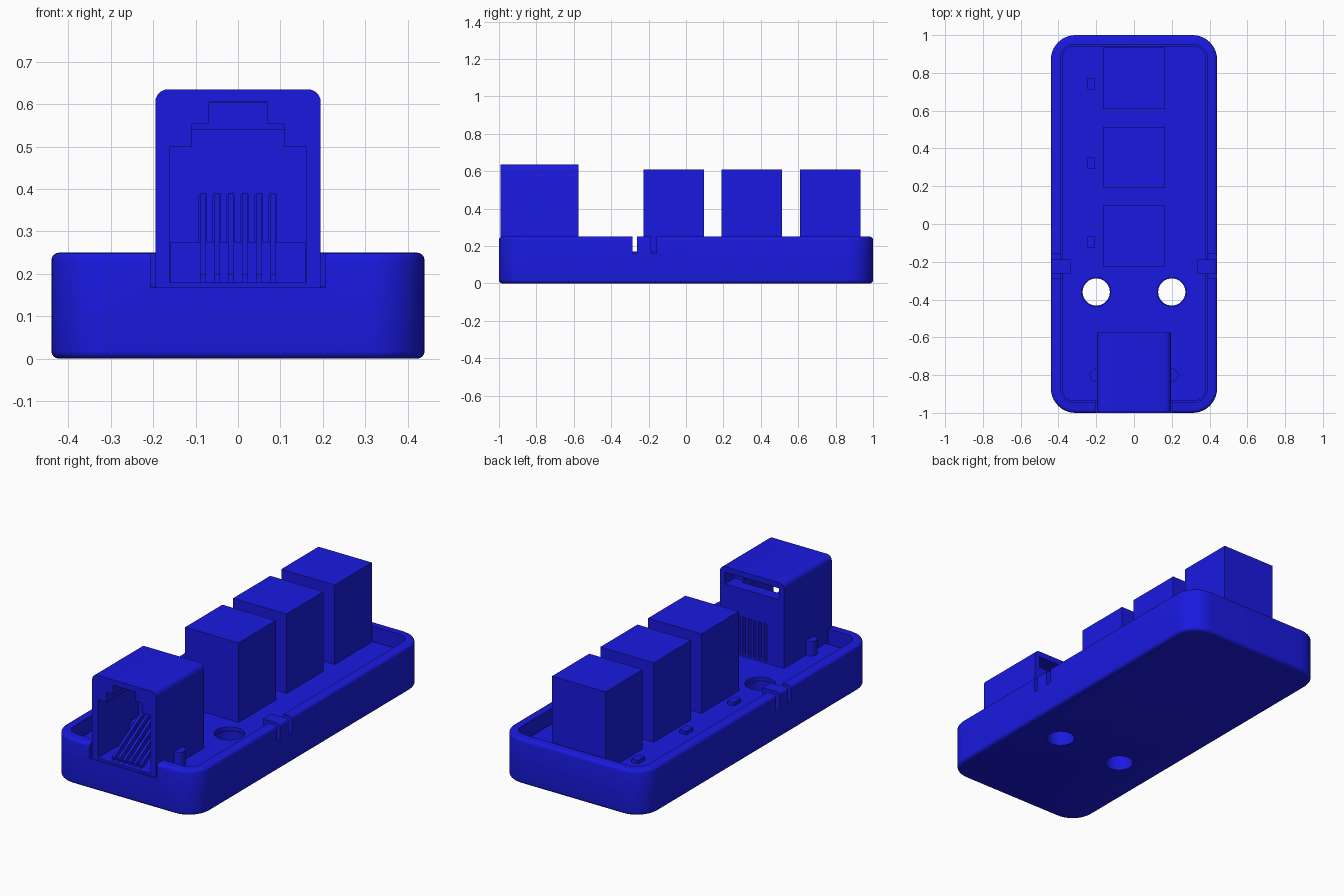
import bpy, bmesh
from math import pi, sin, cos

if "Cube" in bpy.data.objects:
    bpy.data.objects.remove(bpy.data.objects["Cube"])

blue = bpy.data.materials.new("blue_plastic")
blue.diffuse_color = (0.01, 0.01, 0.75, 1)
blue.use_nodes = True
blue.node_tree.nodes["Principled BSDF"].inputs["Base Color"].default_value = blue.diffuse_color


def prism(name, pts, lo, hi, axis="z"):
    """Extrude a 2D outline from lo to hi: (x, y) along z, (x, z) along y, (y, z) along x."""
    put = {"z": lambda a, b, t: (a, b, t),
           "y": lambda a, b, t: (a, t, b),
           "x": lambda a, b, t: (t, a, b)}[axis]
    bm = bmesh.new()
    rings = [[bm.verts.new(put(a, b, t)) for a, b in pts] for t in (lo, hi)]
    bm.faces.new(rings[0])
    bm.faces.new(rings[1])
    n = len(pts)
    for i in range(n):
        j = (i + 1) % n
        bm.faces.new((rings[0][i], rings[0][j], rings[1][j], rings[1][i]))
    bmesh.ops.recalc_face_normals(bm, faces=bm.faces)
    me = bpy.data.meshes.new(name)
    bm.to_mesh(me)
    bm.free()
    ob = bpy.data.objects.new(name, me)
    bpy.context.collection.objects.link(ob)
    me.materials.append(blue)
    return ob


def box(name, x0, x1, y0, y1, z0, z1):
    return prism(name, [(x0, y0), (x1, y0), (x1, y1), (x0, y1)], z0, z1)


def rounded(x0, x1, y0, y1, r, seg=10):
    pts = []
    for k, (cx, cy) in enumerate([(x1 - r, y1 - r), (x0 + r, y1 - r),
                                  (x0 + r, y0 + r), (x1 - r, y0 + r)]):
        pts += [(cx + r * cos(pi / 2 * (k + i / seg)),
                 cy + r * sin(pi / 2 * (k + i / seg))) for i in range(seg + 1)]
    return pts


def circle(cx, cy, r, n=40):
    return [(cx + r * cos(2 * pi * i / n), cy + r * sin(2 * pi * i / n)) for i in range(n)]


def activate(ob):
    bpy.ops.object.select_all(action="DESELECT")
    ob.select_set(True)
    bpy.context.view_layer.objects.active = ob


def cut(ob, cutter):
    activate(ob)
    m = ob.modifiers.new("cut", "BOOLEAN")
    m.operation, m.solver, m.object = "DIFFERENCE", "EXACT", cutter
    bpy.ops.object.modifier_apply(modifier=m.name)
    bpy.data.objects.remove(cutter)


def smooth(ob):
    activate(ob)
    bpy.ops.object.shade_smooth_by_angle(angle=0.6)


# Tray with rounded corners and filleted rims
tray = prism("tray", rounded(-0.44, 0.44, -1, 1, 0.13), 0, 0.25)
activate(tray)
bev = tray.modifiers.new("fillet", "BEVEL")
bev.width, bev.segments, bev.limit_method, bev.angle_limit = 0.018, 4, "ANGLE", 0.8
bpy.ops.object.modifier_apply(modifier=bev.name)
cut(tray, prism("recess", rounded(-0.388, 0.388, -0.945, 0.95, 0.07), 0.15, 0.4))
cut(tray, box("front_notch", -0.205, 0.205, -1.1, -0.9, 0.168, 0.4))

# Circuit board lying in the tray
board = prism("board", rounded(-0.38, 0.38, -0.937, 0.942, 0.062), 0.14, 0.17)

# Through holes, clip slots, hooks and pegs on both sides
for s in (-1, 1):
    cut(tray, prism("hole", circle(s * 0.2, -0.36, 0.072), -0.1, 0.4))
    cut(board, prism("hole", circle(s * 0.2, -0.36, 0.077), 0, 0.4))
    for y0, y1 in ((-0.287, -0.262), (-0.188, -0.158)):
        cut(tray, box("slot", *sorted((s * 0.36, s * 0.5)), y0, y1, 0.16, 0.4))
    box("clip_hook", *sorted((s * 0.335, s * 0.40)), -0.261, -0.189, 0.172, 0.249)
    smooth(prism("locating_peg", circle(s * 0.2, -0.8, 0.035, 24), 0.165, 0.249))
smooth(tray)
smooth(board)

# Three block connectors, each with a small indicator beside it
for y in (-0.065, 0.352, 0.772):
    box("connector_block", -0.163, 0.163, y - 0.162, y + 0.162, 0.165, 0.608)
    box("indicator", -0.247, -0.207, y - 0.06, y, 0.165, 0.19)

# Socket shell with rounded top edges
arc = [(0.165 + 0.03 * cos(a), 0.605 + 0.03 * sin(a)) for a in (pi / 12 * i for i in range(7))]
socket = prism("socket", [(0.195, 0.168)] + arc + [(-x, z) for x, z in reversed(arc)]
               + [(-0.195, 0.168)], -0.992, -0.575, "y")
# Stepped plug opening
half = [(0.16, 0.18), (0.16, 0.5), (0.108, 0.5), (0.108, 0.555), (0.068, 0.555), (0.068, 0.605)]
cut(socket, prism("opening", half + [(-x, z) for x, z in reversed(half)], -1.1, -0.64, "y"))
# Latch window at the rear and contact slots below it
cut(socket, box("rear_window", -0.165, 0.165, -0.66, -0.5, 0.54, 0.604))
pins = [-0.083 + 0.033 * i for i in range(6)]
for x in pins:
    cut(socket, box("pin_slot", x - 0.009, x + 0.009, -0.66, -0.5, 0.18, 0.385))
smooth(socket)

# Contact carrier step and sloping spring contacts
box("contact_carrier", -0.159, 0.159, -0.72, -0.635, 0.175, 0.275)
for x in pins:
    prism("contact", [(-0.97, 0.178), (-0.95, 0.178), (-0.62, 0.375), (-0.62, 0.39),
                      (-0.64, 0.39), (-0.97, 0.198)], x - 0.007, x + 0.007, "x")
